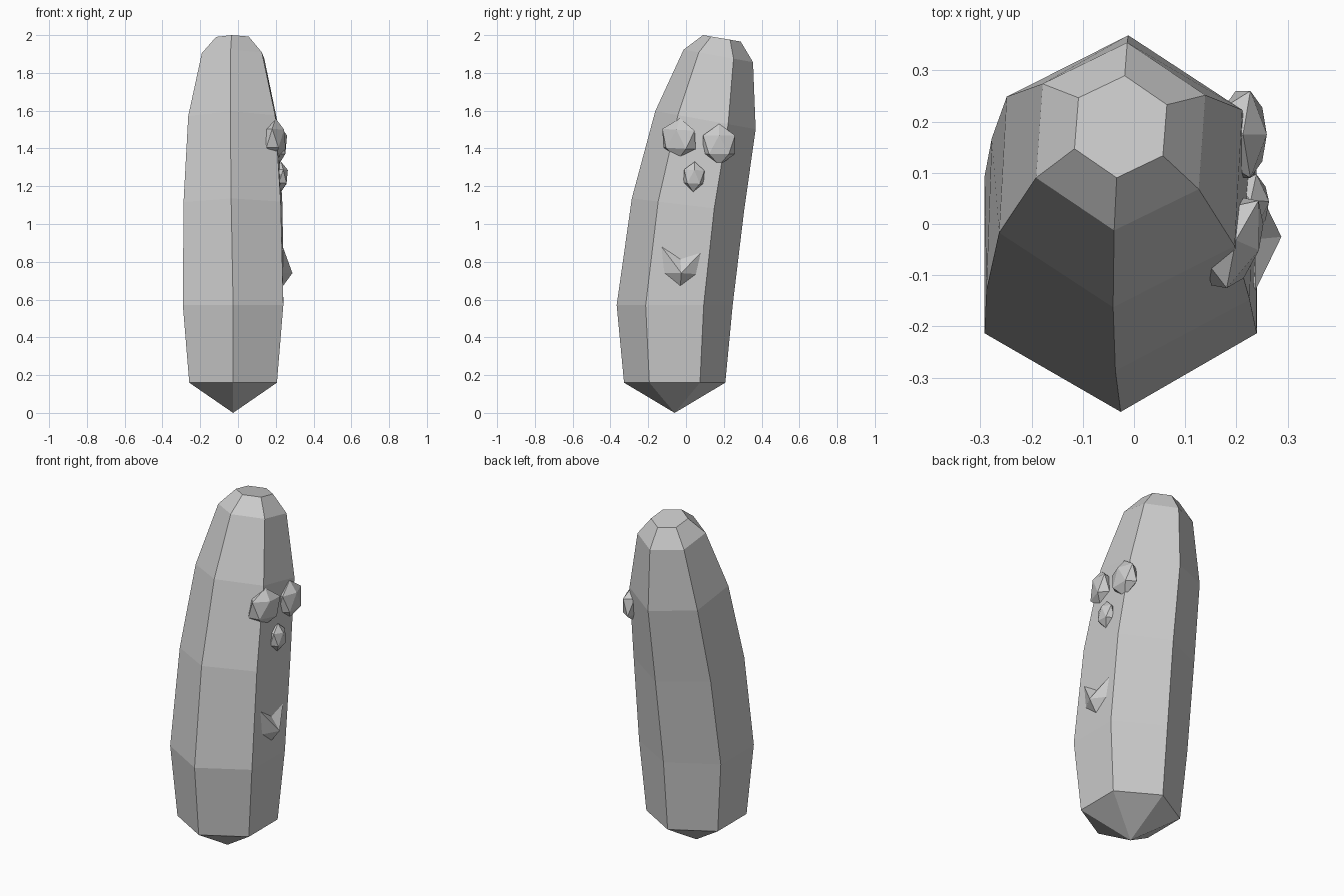
import bpy, bmesh
from math import sin, cos, radians, pi
from mathutils import Matrix, Vector

if "Cube" in bpy.data.objects:
    bpy.data.objects.remove(bpy.data.objects["Cube"])


def finish(bm, name):
    bmesh.ops.recalc_face_normals(bm, faces=bm.faces[:])
    mesh = bpy.data.meshes.new(name)
    bm.to_mesh(mesh)
    bm.free()
    obj = bpy.data.objects.new(name, mesh)
    bpy.context.collection.objects.link(obj)
    return obj


# Body: six-sided rings as (centre y, centre z, radius, z slope along y, twist)
rings = [
    (-0.06, 0.16, 0.268, 0.0, 0.0),
    (-0.06, 0.57, 0.307, 0.0, 0.0),
    (0.01, 1.10, 0.297, -0.12, 2.0),
    (0.103, 1.55, 0.266, -0.18, 3.2),
    (0.171, 1.89, 0.184, -0.18, 4.0),
    (0.19, 1.983, 0.100, -0.17, 4.5),
]
bm = bmesh.new()
loops = []
for cy, cz, r, slope, twist in rings:
    loop = []
    for i in range(6):
        a = -pi / 2 - radians(twist) + i * pi / 3
        loop.append(bm.verts.new((-0.026 + r * cos(a), cy + r * sin(a),
                                  cz + slope * r * sin(a))))
    loops.append(loop)
for low, high in zip(loops, loops[1:]):
    for i in range(6):
        j = (i + 1) % 6
        bm.faces.new((low[i], low[j], high[j], high[i]))
bm.faces.new(loops[-1])
# Pointed base
tip = bm.verts.new((-0.026, -0.06, 0))
for i in range(6):
    bm.faces.new((loops[0][(i + 1) % 6], loops[0][i], tip))
finish(bm, "body")


# Eyes and nose: squashed 20-sided balls on the +x side
def ball(name, centre, radii, turn, tilt):
    bm = bmesh.new()
    bmesh.ops.create_icosphere(
        bm, subdivisions=1, radius=1,
        matrix=Matrix.Translation(centre)
        @ Matrix.Rotation(radians(turn), 4, 'Z')
        @ Matrix.Rotation(radians(tilt), 4, 'X')
        @ Matrix.Diagonal((*radii, 1)))
    finish(bm, name)


ball("front_eye", (0.197, -0.037, 1.45), (0.055, 0.107, 0.11), -20, -3)
ball("back_eye", (0.213, 0.175, 1.42), (0.052, 0.100, 0.11), 0, 0)
ball("nose", (0.228, 0.042, 1.25), (0.040, 0.063, 0.08), 0, -3)

# Mouth: smiling outline (y, z) drawn to a peak in front and behind
outline = [(-0.13, 0.88), (-0.03, 0.815), (0.08, 0.85), (0.055, 0.735),
           (-0.03, 0.67), (-0.115, 0.74)]
bm = bmesh.new()
rim = [bm.verts.new((0.237, y, z)) for y, z in outline]
for x in (0.288, 0.20):
    peak = bm.verts.new((x, -0.025, 0.74))
    for i in range(6):
        bm.faces.new((rim[i], rim[(i + 1) % 6], peak))
finish(bm, "mouth")
